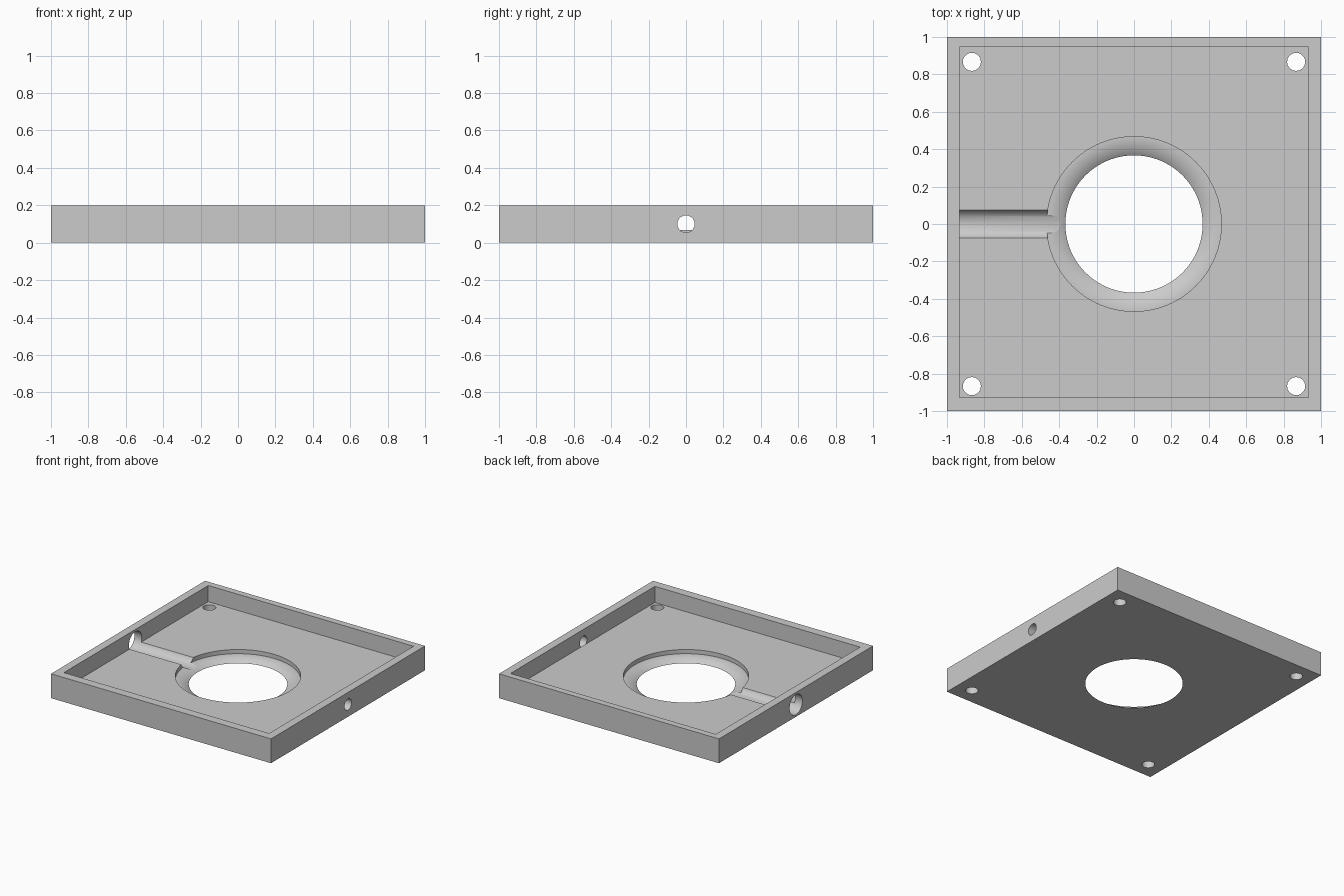
import bpy, bmesh, math
from mathutils import Matrix

if "Cube" in bpy.data.objects:
    bpy.data.objects.remove(bpy.data.objects["Cube"], do_unlink=True)

grey = bpy.data.materials.new("light grey")
grey.use_nodes = True
colour = (0.6, 0.6, 0.6, 1)
grey.diffuse_color = colour
grey.node_tree.nodes["Principled BSDF"].inputs["Base Color"].default_value = colour

FLOOR, MID = 0.067, 0.1


def finish(name, bm):
    bmesh.ops.recalc_face_normals(bm, faces=bm.faces)
    mesh = bpy.data.meshes.new(name)
    bm.to_mesh(mesh)
    bm.free()
    mesh.materials.append(grey)
    obj = bpy.data.objects.new(name, mesh)
    bpy.context.collection.objects.link(obj)
    return obj


def box(name, x0, x1, y0, y1, z0, z1):
    bm = bmesh.new()
    place = Matrix.Translation(((x0 + x1) / 2, (y0 + y1) / 2, (z0 + z1) / 2))
    size = Matrix.Diagonal((x1 - x0, y1 - y0, z1 - z0, 1))
    bmesh.ops.create_cube(bm, size=1, matrix=place @ size)
    return finish(name, bm)


def cylinder(name, centre, radius, length, along_x=False, sides=64):
    bm = bmesh.new()
    matrix = Matrix.Translation(centre)
    if along_x:
        matrix = matrix @ Matrix.Rotation(math.pi / 2, 4, 'Y')
    bmesh.ops.create_cone(bm, cap_ends=True, segments=sides, radius1=radius,
                          radius2=radius, depth=length, matrix=matrix)
    return finish(name, bm)


def lathe(name, profile, sides=128):
    bm = bmesh.new()
    rings = []
    for r, z in profile:
        rings.append([bm.verts.new((r * math.cos(a), r * math.sin(a), z))
                      for a in (2 * math.pi * i / sides for i in range(sides))])
    for low, high in zip(rings, rings[1:]):
        for i in range(sides):
            j = (i + 1) % sides
            bm.faces.new((low[i], low[j], high[j], high[i]))
    bm.faces.new(rings[0][::-1])
    bm.faces.new(rings[-1])
    return finish(name, bm)


def cut(target, cutter):
    mod = target.modifiers.new("cut", 'BOOLEAN')
    mod.operation, mod.solver, mod.object = 'DIFFERENCE', 'EXACT', cutter
    bpy.context.view_layer.objects.active = target
    bpy.ops.object.modifier_apply(modifier=mod.name)
    bpy.data.objects.remove(cutter, do_unlink=True)


# Square tray with a raised rim
tray = box("tray", -1, 1, -1, 1, 0, 0.2)
cut(tray, box("recess", -0.933, 0.933, -0.928, 0.946, FLOOR, 0.3))

# Central opening with a sunken, rounded seat
INNER, OUTER, LEDGE = 0.367, 0.467, 0.033
width = OUTER - INNER
bend = (width ** 2 + LEDGE ** 2) / (2 * LEDGE)
profile = [(INNER, -0.05)]
for i in range(13):
    r = INNER + width * i / 12
    profile.append((r, LEDGE - bend + math.sqrt(bend ** 2 - (OUTER - r) ** 2)))
profile.append((OUTER, MID))
cut(tray, lathe("seat", profile))

# Cable channel on one side, with a smaller port opposite
cut(tray, cylinder("channel", (-0.74, 0, MID), 0.083, 0.72, along_x=True))
cut(tray, cylinder("port", (1.033, 0, MID), 0.046, 0.2, along_x=True))

# Corner screw holes
for x in (-0.867, 0.867):
    for y in (-0.867, 0.867):
        cut(tray, cylinder("screw_hole", (x, y, 0), 0.048, 0.18))

bpy.ops.object.select_all(action='DESELECT')
tray.select_set(True)
bpy.context.view_layer.objects.active = tray
bpy.ops.object.shade_smooth_by_angle(angle=math.radians(30))
